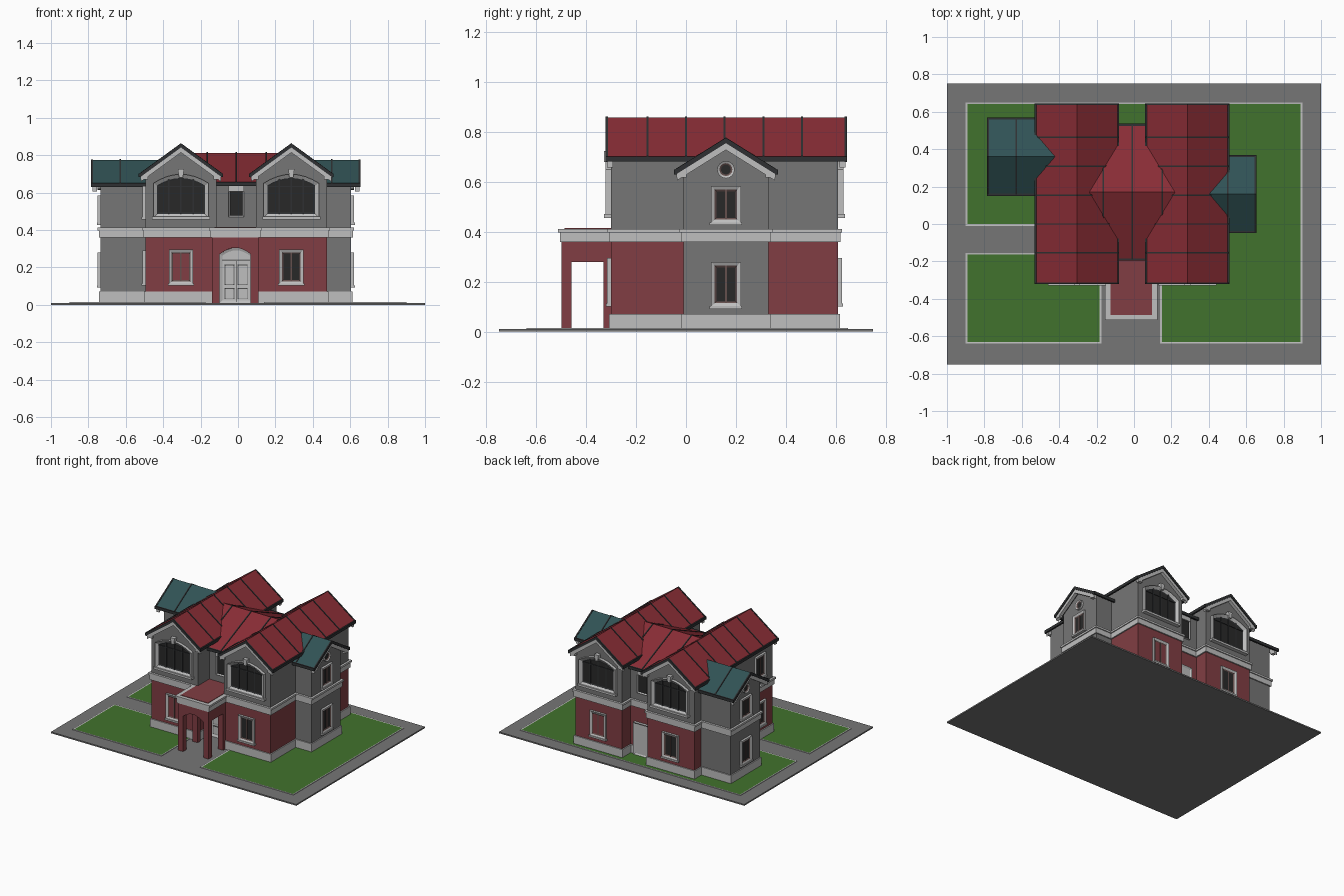
import bpy, bmesh, math
from mathutils import Matrix, Vector

if "Cube" in bpy.data.objects:
    bpy.data.objects.remove(bpy.data.objects["Cube"])


def material(name, r, g, b):
    m = bpy.data.materials.new(name)
    m.diffuse_color = (r, g, b, 1)
    m.use_nodes = True
    m.node_tree.nodes["Principled BSDF"].inputs["Base Color"].default_value = m.diffuse_color
    return m


GREY = material("wall grey", .18, .18, .18)
LIGHT = material("light stone", .52, .52, .52)
BRICK = material("brick red", .22, .048, .056)
ROOF = material("roof red", .25, .026, .036)
TEAL = material("roof teal", .03, .085, .09)
DARK = material("dark trim", .028, .03, .032)
GLASS = material("window glass", .022, .022, .022)
BROWN = material("sash brown", .13, .08, .075)
GREEN = material("lawn green", .053, .17, .026)
FLAT = Matrix.Rotation(-math.pi / 2, 4, 'X')


def place(deg, x, y):
    """Local -y faces outward; 0 front, 90 right, 180 back, -90 left."""
    return Matrix.Translation((x, y, 0)) @ Matrix.Rotation(math.radians(deg), 4, 'Z')


def prism(name, pts, y0, y1, mat, M=Matrix(), insets=(), edge=None):
    """Extrude an x-z outline along y. insets: (border, depth, material) on the y0 end.
    edge: material of all faces that do not look upward."""
    bm = bmesh.new()
    a = [bm.verts.new((x, y0, z)) for x, z in pts]
    b = [bm.verts.new((x, y1, z)) for x, z in pts]
    n = len(pts)
    front = bm.faces.new(a)
    bm.faces.new(b)
    for i in range(n):
        j = (i + 1) % n
        bm.faces.new((a[i], a[j], b[j], b[i]))
    bmesh.ops.recalc_face_normals(bm, faces=bm.faces[:])
    mats = [mat]
    for border, depth, m in insets:
        bmesh.ops.inset_individual(bm, faces=[front], thickness=border, depth=-depth, use_even_offset=True)
        mats.append(m)
        front.material_index = len(mats) - 1
    if edge:
        mats.append(edge)
        bm.normal_update()
        for f in bm.faces:
            if f.normal.z < .3:
                f.material_index = len(mats) - 1
    me = bpy.data.meshes.new(name)
    bm.to_mesh(me)
    bm.free()
    for m in mats:
        me.materials.append(m)
    ob = bpy.data.objects.new(name, me)
    ob.matrix_world = M
    bpy.context.collection.objects.link(ob)
    return ob


def box(name, x0, x1, y0, y1, z0, z1, mat, M=Matrix()):
    return prism(name, [(x0, z0), (x1, z0), (x1, z1), (x0, z1)], y0, y1, mat, M)


def chevron(hw, ridge, slope, t):
    e = ridge - hw * slope
    return [(-hw, e), (0, ridge), (hw, e), (hw, e - t), (0, ridge - t), (-hw, e - t)]


def gable_roof(name, M, hw, ridge, slope, y0, y1, mat, ribs, ends=(0, 1)):
    prism(name, chevron(hw, ridge, slope, .018), y0, y1, mat, M, edge=DARK)
    for y in ribs:
        prism(name + "_rib", chevron(hw, ridge + .004, slope, .01), y - .004, y + .004, DARK, M)
    e = ridge - hw * slope
    for s in (-1, 1):
        box(name + "_gutter", s * hw - .006, s * hw + .006, y0, y1, e - .018, e + .003, DARK, M)
    for k in ends:
        y = (y0, y1)[k]
        s = 1 - 2 * k
        prism(name + "_rake_edge", chevron(hw, ridge + .003, slope, .022), y, y + s * .01, DARK, M)
        # light barge board and eave returns below the roof edge
        lo, hi = sorted((y + s * .006, y + s * .03))
        prism(name + "_barge_board", chevron(hw - .006, ridge - .016, slope, .03), lo, hi, LIGHT, M)
        for c in (-1, 1):
            x = c * (hw - .025)
            box(name + "_eave_return", x - .02, x + .02, lo, hi, e - .03, e - .008, LIGHT, M)


def bands(name, x0, x1, y0, y1, base=True):
    tiers = [(.36, .398, .009), (.398, .412, .016)]
    if base:
        tiers.append((.01, .072, .008))
    for z0, z1, o in tiers:
        box(name + "_band", x0 - o, x1 + o, y0 - o, y1 + o, z0, z1, LIGHT)


def window(M, w, z0, z1, pane=GLASS):
    h = w / 2
    prism("window", [(-h, z0), (h, z0), (h, z1), (-h, z1)], -.016, .004, LIGHT, M,
          [(.015, .007, BROWN), (.007, .004, pane)])
    box("window_mullion", -.004, .004, -.009, 0, z0 + .015, z1 - .015, BROWN, M)
    box("window_sill", -h - .005, h + .005, -.02, 0, z0 - .008, z0 + .004, LIGHT, M)


def arch(h, z0, spring, top, n=8):
    pts = [(-h, z0), (h, z0)]
    for i in range(n + 1):
        a = 1 - 2 * i / n
        pts.append((h * a, spring + (top - spring) * (1 - a * a)))
    return pts


def arched_window(M):
    prism("arched_window", arch(.148, .465, .65, .698), -.022, .004, LIGHT, M,
          [(.02, .014, DARK), (.008, .003, GLASS)])
    for x in (-.065, 0, .065):
        box("arched_window_mullion", x - .004, x + .004, -.01, 0, .485, .675, DARK, M)
    box("arched_window_transom", -.125, .125, -.01, 0, .63, .636, DARK, M)
    box("arched_window_sill", -.155, .155, -.028, 0, .457, .472, LIGHT, M)
    prism("keystone", [(-.01, .68), (.01, .68), (.017, .725), (-.017, .725)], -.028, 0, LIGHT, M)


# grounds: paving slab and bordered lawns
box("paving", -1, 1, -.75, .75, 0, .01, GREY)
for pts in ([(-.9, -.01), (.14, -.01), (.14, -.64), (.9, -.64), (.9, .65), (-.9, .65)],
            [(-.9, -.64), (-.175, -.64), (-.175, -.155), (-.9, -.155)]):
    prism("lawn", pts, -.014, -.009, LIGHT, FLAT, [(.009, .001, GREEN)])

# two gabled wings
F, B = -.30, .61
WS = .727
for cx in (-.305, .285):
    M = place(0, cx, 0)
    box("wing_lower_wall", -.19, .19, F, B, .01, .38, BRICK, M)
    prism("wing_upper_wall", [(-.19, .38), (.19, .38), (.19, .705), (0, .843), (-.19, .705)], F, B, GREY, M)
    bands("wing", cx - .19, cx + .19, F, B)
    gable_roof("wing_roof", M, .22, .86, WS, -.322, .645, ROOF, (-.155, 0, .155, .31, .465))
    for deg, y in ((0, F), (180, B)):
        W = place(deg, cx, y)
        arched_window(W)
        empty = (deg == 0) == (cx < 0)
        window(W, .13, .11, .295, BRICK if empty else GLASS)

# side windows on the left wing
for z0, z1 in ((.11, .29), (.465, .635)):
    window(place(-90, -.495, -.15), .12, z0, z1)

# centre block between the wings
box("centre_lower_wall", -.13, .11, -.17, .51, .01, .38, BRICK)
box("centre_upper_wall", -.13, .11, -.17, .51, .38, .66, GREY)
bands("centre", -.13, .11, -.17, .51)
gable_roof("centre_roof", place(90, 0, .17), .36, .812, .44, -.25, .25, ROOF, (-.15, .01, .165), ends=())
for deg, y in ((0, -.17), (180, .51)):
    W = place(deg, -.01, y)
    prism("centre_window", [(-.042, .47), (.042, .47), (.042, .635), (-.042, .635)], -.014, .004, LIGHT, W,
          [(.008, .008, GLASS)])
    box("centre_window_head", -.042, .042, -.016, 0, .605, .638, LIGHT, W)

# double front door with arched surround
D = place(0, -.01, -.17)
prism("door_surround", arch(.088, .01, .27, .305), -.02, .004, LIGHT, D, [(.014, .006, LIGHT)])
box("door_head", -.075, .075, -.022, 0, .233, .243, GREY, D)
for s in (-1, 1):
    c = s * .035
    for z0, z1 in ((.03, .09), (.105, .215)):
        prism("door_panel", [(c - .027, z0), (c + .027, z0), (c + .027, z1), (c - .027, z1)],
              -.02, -.01, GREY, D, [(.005, .003, LIGHT)])
box("door_gap", -.002, .002, -.018, 0, .01, .235, DARK, D)
# back door
D = place(180, 0, .51)
prism("back_door", [(-.06, .01), (.06, .01), (.06, .25), (-.06, .25)], -.02, .004, LIGHT, D, [(.012, .008, LIGHT)])

# entrance porch: arched front and rear frames, side beams, deck
P = place(0, -.015, 0)
opening = arch(.083, .01, .27, .305)
frame = [(-.125, .01), (-.125, .37), (.125, .37), (.125, .01)] + opening[1:] + [opening[0]]
for y0, y1 in ((-.5, -.46), (-.33, -.295)):
    prism("porch_frame", frame, y0, y1, BRICK, P)
for s in (-1, 1):
    box("porch_side_beam", s * .104 - .021, s * .104 + .021, -.46, -.33, .28, .37, BRICK, P)
bands("porch", -.14, .11, -.497, -.18, base=False)
box("porch_deck", -.111, .111, -.487, -.17, .405, .415, BRICK, P)

# gabled side bays, teal roofs
for deg, x, wall, yc in ((90, .0, .605, .16), (-90, .0, .735, .36)):
    M = place(deg, x, yc)
    prism("bay_wall", [(-.17, .01), (.17, .01), (.17, .652), (0, .758), (-.17, .652)], -wall, -.4, GREY, M)
    sx = 1 if deg > 0 else -1
    x0, x1 = sorted((sx * .42, sx * wall))
    bands("bay", x0, x1, yc - .17, yc + .17)
    rib = .50 if deg > 0 else .63
    gable_roof("bay_roof", M, .203, .775, .625, -wall - .05, -.37, TEAL, (-rib,), ends=(0,))
    W = place(deg, sx * wall, yc)
    window(W, .12, .10, .28)
    window(W, .12, .435, .585)
    ring = [(.035 * math.cos(i * math.pi / 8), .65 + .035 * math.sin(i * math.pi / 8)) for i in range(16)]
    prism("round_window", ring, -.016, .004, LIGHT, W, [(.009, .005, BROWN), (.006, .004, GLASS)])
